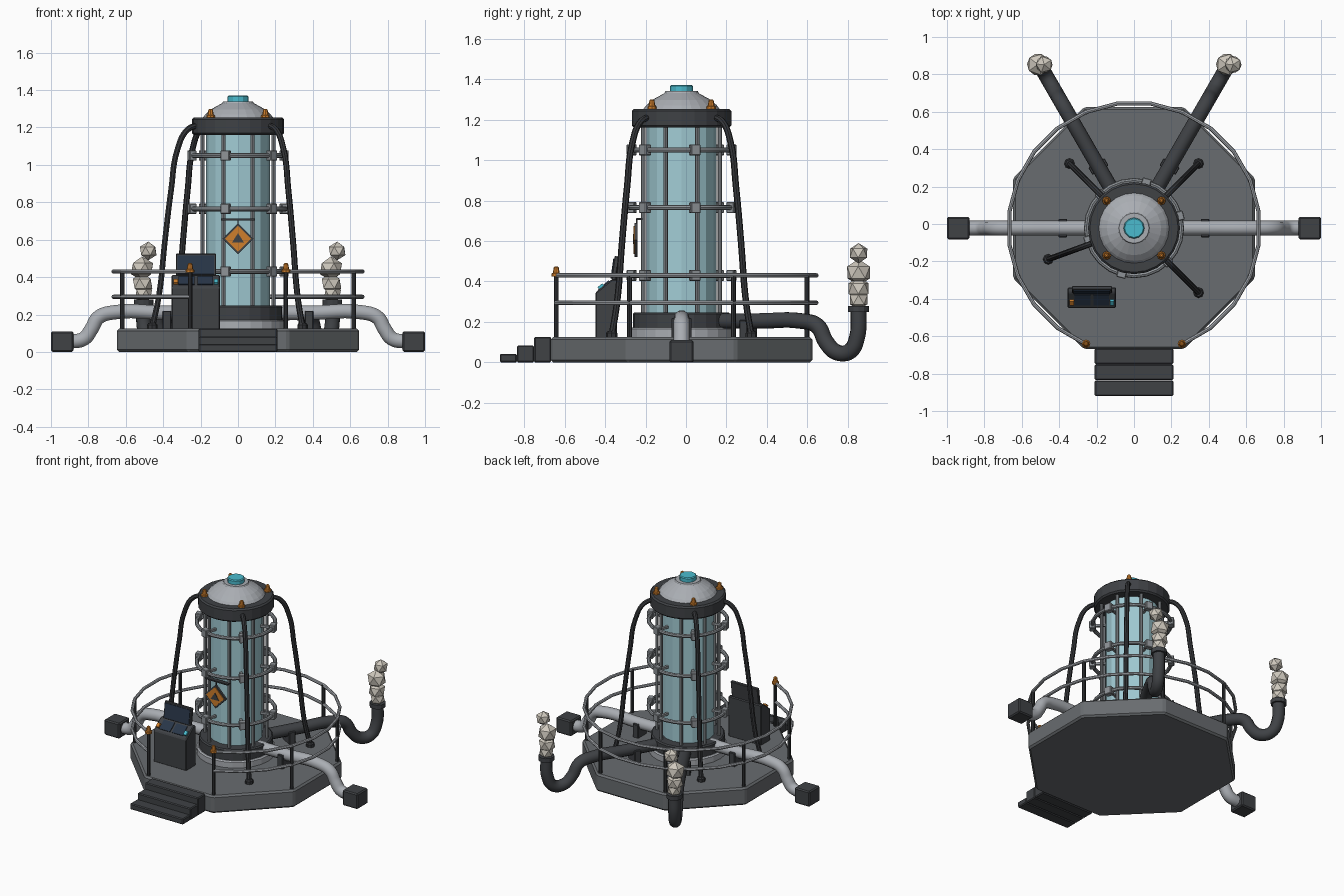
import bpy, bmesh, math
from mathutils import Vector, Matrix

if "Cube" in bpy.data.objects:
    bpy.data.objects.remove(bpy.data.objects["Cube"], do_unlink=True)

CY = -0.022  # depth of the tank axis


def mat(name, r, g, b):
    m = bpy.data.materials.new(name)
    m.use_nodes = True
    m.diffuse_color = (r, g, b, 1)
    m.node_tree.nodes["Principled BSDF"].inputs["Base Color"].default_value = (r, g, b, 1)
    return m


DECK = mat("deck grey", .14, .15, .16)
DARK = mat("dark steel", .05, .054, .06)
CABLE = mat("cable black", .035, .037, .041)
STEEL = mat("cage steel", .27, .29, .31)
LIGHT = mat("light metal", .4, .42, .45)
GLASS = mat("pale glass", .36, .6, .66)
CYAN = mat("cyan glow", .07, .5, .62)
ORANGE = mat("warning orange", .62, .21, .025)
NAVY = mat("screen navy", .022, .037, .065)
STEAM = mat("steam beige", .62, .58, .51)


def finish(bm, name, material, bevel=0, smooth=False):
    bmesh.ops.recalc_face_normals(bm, faces=bm.faces)
    me = bpy.data.meshes.new(name)
    bm.to_mesh(me)
    bm.free()
    me.materials.append(material)
    ob = bpy.data.objects.new(name, me)
    bpy.context.collection.objects.link(ob)
    if bevel:
        mod = ob.modifiers.new("Bevel", 'BEVEL')
        mod.width, mod.segments = bevel, 1
    if smooth:
        shade(ob)
    return ob


def shade(ob):
    bpy.ops.object.select_all(action='DESELECT')
    ob.select_set(True)
    bpy.context.view_layer.objects.active = ob
    bpy.ops.object.shade_smooth_by_angle(angle=math.radians(40))


def box(name, center, size, material, bevel=0, rot=None):
    bm = bmesh.new()
    m = Matrix.Translation(center) @ (rot or Matrix()) @ Matrix.Diagonal((*size, 1))
    bmesh.ops.create_cube(bm, size=1, matrix=m)
    return finish(bm, name, material, bevel)


def lathe(name, profile, material, sides=24, at=(0, CY), turn=0, bevel=0, smooth=False):
    """Closed solid of revolution from (radius, height) pairs."""
    bm = bmesh.new()
    rings = []
    for r, z in profile:
        rings.append([bm.verts.new((at[0] + r * math.cos(turn + math.tau * i / sides),
                                    at[1] + r * math.sin(turn + math.tau * i / sides), z))
                      for i in range(sides)])
    for a, b in zip(rings, rings[1:]):
        for i in range(sides):
            j = (i + 1) % sides
            bm.faces.new((a[i], a[j], b[j], b[i]))
    bm.faces.new(rings[0])
    bm.faces.new(rings[-1])
    return finish(bm, name, material, bevel, smooth)


def tube(name, points, radius, material, curved=True, cyclic=False, sides=2):
    cu = bpy.data.curves.new(name, 'CURVE')
    cu.dimensions = '3D'
    cu.bevel_depth, cu.bevel_resolution, cu.use_fill_caps = radius, sides, True
    cu.resolution_u = 6
    sp = cu.splines.new('BEZIER' if curved else 'POLY')
    pts = sp.bezier_points if curved else sp.points
    pts.add(len(points) - 1)
    for p, co in zip(pts, points):
        if curved:
            p.co = co
            p.handle_left_type = p.handle_right_type = 'AUTO'
        else:
            p.co = (*co, 1)
    sp.use_cyclic_u = cyclic
    cu.materials.append(material)
    ob = bpy.data.objects.new(name, cu)
    bpy.context.collection.objects.link(ob)
    bpy.ops.object.select_all(action='DESELECT')
    ob.select_set(True)
    bpy.context.view_layer.objects.active = ob
    bpy.ops.object.convert(target='MESH')
    shade(bpy.context.view_layer.objects.active)


def polar(r, deg, z):
    a = math.radians(deg)
    return Vector((r * math.cos(a), CY + r * math.sin(a), z))


def spin(deg):
    return Matrix.Rotation(math.radians(deg), 4, 'Z')


def prism(name, outline, y, depth, material):
    """Front-facing flat plate from (x, z) pairs."""
    bm = bmesh.new()
    f = bm.faces.new([bm.verts.new((x, y, z)) for x, z in outline])
    ext = bmesh.ops.extrude_face_region(bm, geom=[f])
    bmesh.ops.translate(bm, vec=(0, depth, 0),
                        verts=[v for v in ext["geom"] if isinstance(v, bmesh.types.BMVert)])
    return finish(bm, name, material)


# Octagonal deck and front steps
lathe("platform", [(.7, 0), (.7, .125)], DECK, 8, turn=math.pi / 8, bevel=.012)
for i in range(3):
    h = .042 * (i + 1)
    box(f"step_{i + 1}", (0, -.878 + .085 * i, h / 2), (.42, .084, h), DARK, .006)

# Tank
lathe("tank_base_plate", [(.255, .12), (.255, .165), (.245, .172)], LIGHT)
lathe("tank_base_ring", [(.24, .17), (.24, .24), (.232, .248)], DARK)
lathe("tank_glass", [(.172, .24), (.172, 1.17)], GLASS, 16)
lathe("tank_cap", [(.236, 1.16), (.246, 1.17), (.246, 1.243), (.236, 1.253), (.19, 1.253)], DARK)
lathe("cap_dome", [(.19, 1.25), (.175, 1.27), (.145, 1.297), (.085, 1.33), (.08, 1.34)], LIGHT)
lathe("dome_lamp", [(.056, 1.335), (.056, 1.365), (.05, 1.371)], CYAN, 12)

# Cage of rods, hoops and clamps
for i in range(8):
    p = polar(.205, 22.5 + 45 * i, 0)
    lathe(f"cage_rod_{i + 1}", [(.011, .24), (.011, 1.17)], STEEL, 8, (p.x, p.y), smooth=True)
for z in (.43, .765, 1.05):
    tube("cage_hoop", [polar(.255, 15 * i, z) for i in range(24)], .013, STEEL, False, True)
    for i in range(6):
        a = 15 + 60 * i
        box("hoop_clamp", polar(.255, a, z), (.04, .05, .055), STEEL, .004, spin(a))
        box("hoop_strut", polar(.215, a, z), (.09, .016, .016), STEEL, 0, spin(a))


def beacon(name, p, z):
    lathe(name, [(.023, z), (.023, z + .014), (.017, z + .018), (.012, z + .045), (.006, z + .05)],
          ORANGE, 8, (p.x, p.y))


# Cap beacons
for i in range(4):
    beacon("cap_beacon", polar(.207, 45 + 90 * i, 0), 1.25)

# Cables from the cap to the deck
CABLE_PATH = [(.21, 1.215), (.285, 1.19), (.345, 1.08), (.38, .87), (.415, .6), (.45, .3), (.488, .13)]
for a in (45, 135, 200, 315):
    tube("support_cable", [polar(r, a, z) for r, z in CABLE_PATH], .016, CABLE)
    p = polar(.488, a, 0)
    lathe("cable_anchor", [(.028, .12), (.028, .145), (.02, .155)], CABLE, 8, (p.x, p.y))

# Side pipes with end blocks
SIDE = [(.18, .21), (.4, .21), (.66, .212), (.745, .185), (.785, .12), (.825, .07), (.9, .055)]
for a, s in ((0, 1), (180, -1)):
    tube("side_pipe", [polar(r, a, z) for r, z in SIDE], .04, LIGHT, sides=3)
    box("pipe_end_block", (.94 * s, CY, .055), (.12, .12, .11), DARK, .008)
    box("pipe_bracket", (.38 * s, CY, .17), (.045, .1, .1), DARK, .004)

# Exhaust pipes at the back with steam puffs
BACK = [(.18, .205), (.45, .205), (.68, .205), (.775, .18), (.825, .1), (.885, .05), (.96, .055),
        (1.0, .12), (1.01, .27)]
PUFFS = [(0, .31, .048), (-.005, .365, .055), (-.008, .445, .062), (.025, .54, .047)]
for a in (60, 120):
    tube("exhaust_pipe", [polar(r, a, z) for r, z in BACK], .04, DARK, sides=3)
    box("exhaust_bracket", polar(.38, a, .165), (.045, .1, .09), DARK, .004, spin(a))
    end = polar(1.01, a, 0)
    lathe("exhaust_collar", [(.052, .25), (.052, .28)], DARK, 12, (end.x, end.y))
    for i, (dx, z, r) in enumerate(PUFFS):
        bm = bmesh.new()
        m = Matrix.Translation((end.x + dx, end.y, z)) @ spin(35 * i)
        bmesh.ops.create_icosphere(bm, subdivisions=1, radius=r * 1.06, matrix=m)
        finish(bm, f"steam_puff_{i + 1}", STEAM)

# Railing, open at the steps
for z in (.295, .43):
    tube("rail", [polar(.672, -67.5 + 315 * i / 21, z) for i in range(22)], .011, LIGHT, False)
for i in range(8):
    p = polar(.67, -67.5 + 45 * i, 0)
    lathe("rail_post", [(.012, .12), (.012, .435)], CABLE, 8, (p.x, p.y))
    if i in (0, 7):
        beacon("post_beacon", p, .425)

# Control console: side profile extruded across
CX, W = -.225, .26
bm = bmesh.new()
side = [(-.448, .12), (-.34, .12), (-.34, .41), (-.368, .41), (-.448, .345)]
f = bm.faces.new([bm.verts.new((CX - W / 2, y, z)) for y, z in side])
ext = bmesh.ops.extrude_face_region(bm, geom=[f])
bmesh.ops.translate(bm, vec=(W, 0, 0), verts=[v for v in ext["geom"] if isinstance(v, bmesh.types.BMVert)])
finish(bm, "console_body", DARK, .006)
tilt = Matrix.Rotation(math.atan2(.065, .08), 4, 'X')
for s in (-1, 1):
    box("console_panel", (CX + .05 * s, -.406, .381), (.085, .07, .008), NAVY, 0, tilt)
    box("console_button", (CX + .108 * s, -.418, .373), (.022, .03, .022), CYAN if s > 0 else ORANGE, 0, tilt)
lean = Matrix.Rotation(math.radians(-8), 4, 'X')
box("monitor_case", (CX, -.35, .465), (.215, .022, .12), DARK, .004, lean)
box("monitor_screen", (CX, -.363, .465), (.195, .006, .1), NAVY, 0, lean)

# Hanging warning sign
def diamond(r):
    return [(0, .605 - r), (r, .605), (0, .605 + r), (-r, .605)]


prism("sign_back", diamond(.084), -.254, .014, DARK)
prism("sign_face", diamond(.07), -.259, .006, ORANGE)
prism("sign_triangle", [(-.032, .585), (.032, .585), (0, .635)], -.263, .005, DARK)
box("sign_hanger", (0, -.244, .695), (.007, .007, .03), CABLE)
box("sign_bar", (0, -.23, .708), (.18, .03, .009), CABLE)
